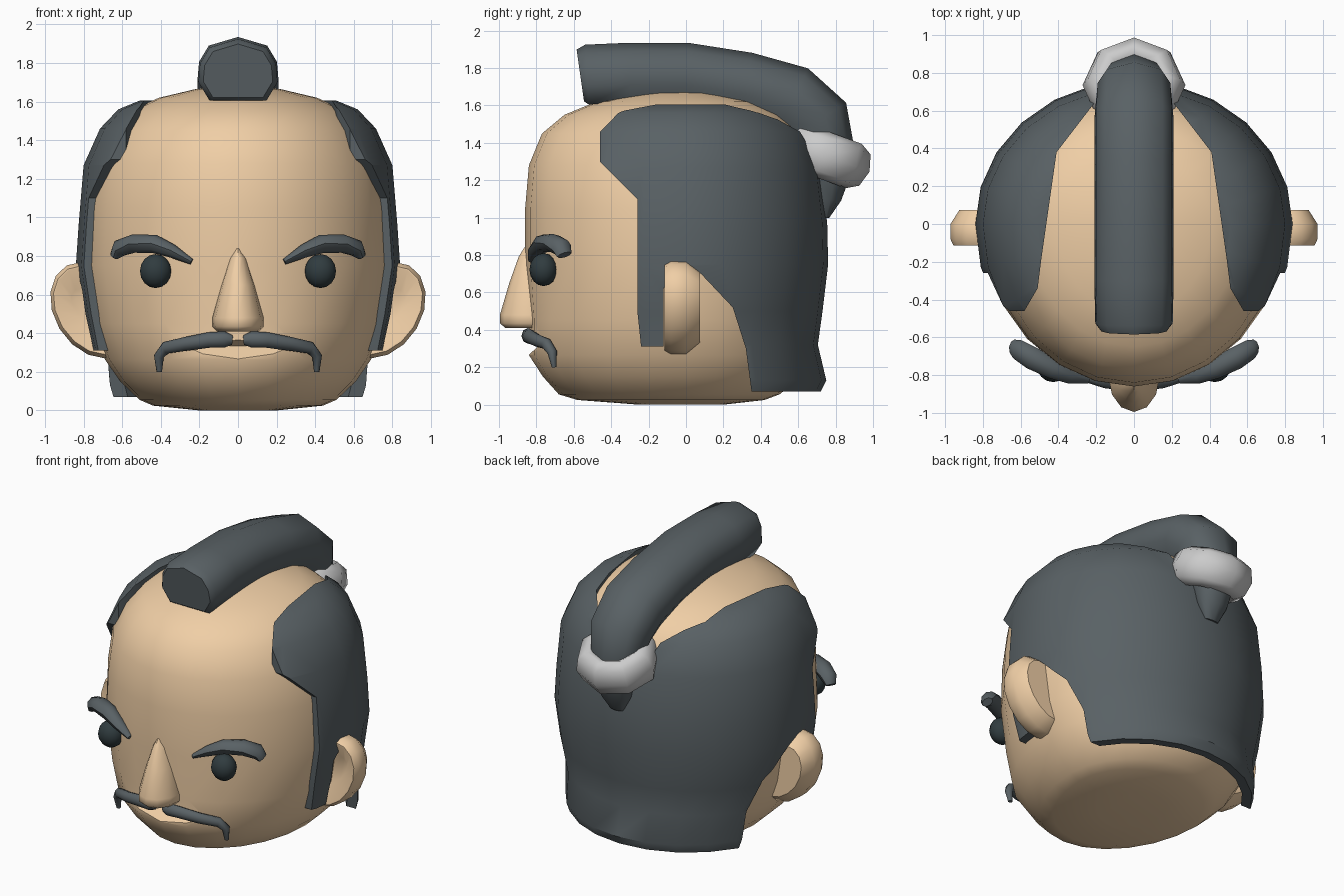
import bpy, bmesh, math
from mathutils import Vector

if "Cube" in bpy.data.objects:
    bpy.data.objects.remove(bpy.data.objects["Cube"])

def material(name, col):
    m = bpy.data.materials.new(name)
    m.diffuse_color = (*col, 1)
    m.use_nodes = True
    m.node_tree.nodes["Principled BSDF"].inputs["Base Color"].default_value = m.diffuse_color
    return m

SKIN = material("skin", (0.87, 0.62, 0.38))
HAIR = material("hair", (0.10, 0.12, 0.13))
DARK = material("eye_dark", (0.03, 0.045, 0.05))

def finish(ob, mat=None, angle=40, mirror=False):
    if mirror:
        ob.modifiers.new("mirror", "MIRROR")
    if mat:
        ob.data.materials.clear()
        ob.data.materials.append(mat)
    bpy.ops.object.select_all(action="DESELECT")
    ob.select_set(True)
    bpy.context.view_layer.objects.active = ob
    bpy.ops.object.shade_smooth_by_angle(angle=math.radians(angle))
    return ob

def loft(name, rings):
    """Skin a list of closed rings and cap both ends."""
    bm = bmesh.new()
    vs = [[bm.verts.new(p) for p in r] for r in rings]
    n = len(rings[0])
    for a, b in zip(vs, vs[1:]):
        for i in range(n):
            j = (i + 1) % n
            bm.faces.new((a[i], a[j], b[j], b[i]))
    bm.faces.new(vs[0])
    bm.faces.new(vs[-1])
    bmesh.ops.recalc_face_normals(bm, faces=bm.faces)
    me = bpy.data.meshes.new(name)
    bm.to_mesh(me)
    bm.free()
    ob = bpy.data.objects.new(name, me)
    bpy.context.collection.objects.link(ob)
    return ob

def level_rings(rows, seg=24, cy=0.0):
    """Horizontal ovals from rows of (z, half width, front y, back y)."""
    out = []
    for z, w, f, b in rows:
        ring = []
        for i in range(seg):
            a = math.tau * i / seg
            s = math.sin(a)
            ring.append((w * math.cos(a), cy + s * ((b - cy) if s > 0 else (cy - f)), z))
        out.append(ring)
    return out

def tube_rings(path, radii, section, ref):
    """Sweep a 2D section along a path; ref is the section's first axis."""
    pts = [Vector(p) for p in path]
    out = []
    for i, p in enumerate(pts):
        t = (pts[min(i + 1, len(pts) - 1)] - pts[max(i - 1, 0)]).normalized()
        u = (Vector(ref) - t * t.dot(Vector(ref))).normalized()
        v = u.cross(t)
        out.append([p + u * a * radii[i][0] + v * b * radii[i][1] for a, b in section])
    return out

def circle(n):
    return [(math.cos(math.tau * i / n), math.sin(math.tau * i / n)) for i in range(n)]

def boolean(ob, cutter, op):
    m = ob.modifiers.new(op, "BOOLEAN")
    m.object, m.operation, m.solver = cutter, op, "EXACT"
    bpy.context.view_layer.objects.active = ob
    bpy.ops.object.modifier_apply(modifier=m.name)
    bpy.data.objects.remove(cutter)

def side_prism(profile, w):
    return loft("cutter", [[(x, y, z) for y, z in profile] for x in (-w, w)])

# Head with a sloped notch for the mouth
head = loft("head", level_rings([
    (0.0, .2, -.25, .2), (.025, .44, -.58, .42), (.055, .51, -.68, .50), (.15, .61, -.765, .62),
    (.265, .69, -.84, .66), (.45, .755, -.84, .69), (.75, .80, -.86, .73), (1.05, .785, -.86, .72),
    (1.28, .75, -.84, .69), (1.45, .66, -.77, .62), (1.55, .565, -.65, .51),
    (1.62, .41, -.48, .37), (1.665, .22, -.27, .18), (1.68, .04, -.06, .03)]))
boolean(head, side_prism([(-.98, .14), (-.765, .335), (-.98, .42)], .5), "DIFFERENCE")
finish(head, SKIN, 35)

# Hair shell: oval body trimmed by a side profile, with the bald crown cut out
hair_rows = [(.07, .74, -.74, .72), (.13, .75, -.75, .75), (.32, .765, -.80, .705), (.5, .805, -.84, .73),
             (.75, .84, -.88, .76), (.97, .825, -.88, .755), (1.27, .80, -.87, .72),
             (1.46, .715, -.80, .65), (1.56, .62, -.68, .52), (1.605, .51, -.56, .40)]
hair = loft("side_hair", level_rings(hair_rows))
boolean(hair, side_prism([
    (-.46, 1.47), (-.36, 1.57), (-.2, 1.7), (.9, 1.7), (.9, 0), (.36, 0), (.32, .3), (.25, .52),
    (.08, .70), (-.03, .75), (-.12, .62), (-.12, .31), (-.24, .31), (-.26, .5), (-.26, 1.1), (-.46, 1.3)], 1.2),
    "INTERSECT")
crown = [(.62, -.6), (.58, -.46), (.51, -.34), (.49, -.18), (.41, .38), (.21, .64), (.05, .68)]
crown += [(-x, y) for x, y in reversed(crown)]
boolean(hair, loft("cutter", [[(x, y, z) for x, y in crown] for z in (1.0, 2.0)]), "DIFFERENCE")
inner = [(z, w - .07, f + .07, b - .07) for z, w, f, b in hair_rows[:6]]
inner[0] = (0.0,) + inner[0][1:]
boolean(hair, loft("cutter", level_rings(inner)), "DIFFERENCE")
finish(hair, HAIR, 35)

# Folded top strip of hair with its tail hanging through the ring
half = [(.72, -1), (1, -.4), (.96, .2), (.72, .72)]
section = half + [(0, 1)] + [(-x, y) for x, y in reversed(half)]
path = [(0, y, z) for y, z in [(-.565, 1.76), (-.53, 1.765), (-.3, 1.775), (0, 1.775), (.32, 1.725),
                               (.58, 1.65), (.72, 1.53), (.76, 1.36), (.77, 1.2), (.76, 1.1), (.745, 1.0)]]
radii = [(.18, .14), (.205, .16), (.21, .16), (.21, .16), (.21, .16), (.21, .165), (.20, .16),
         (.16, .14), (.12, .10), (.10, .07), (.05, .02)]
finish(loft("top_strip", tube_rings(path, radii, section, (1, 0, 0))), HAIR, 45)

# Hair ring
bpy.ops.mesh.primitive_torus_add(major_radius=.172, minor_radius=.09, major_segments=8, minor_segments=8,
                                 location=(0, .735, 1.335), rotation=(math.radians(-20), 0, 0))
ring = bpy.context.object
ring.name = "hair_ring"
ring.scale = (1.04, 1, 1.4)
finish(ring, None, 60)

# Nose
finish(loft("nose", level_rings([
    (.41, .11, -.965, -.75), (.435, .135, -.995, -.75), (.48, .135, -.995, -.75), (.65, .09, -.945, -.75),
    (.79, .045, -.895, -.75), (.84, .012, -.865, -.75)], 12, -.81)), SKIN, 50)

# Ears: rounded discs facing forward
ear = [[(.75 + .215 * s * c + .06 * d, y, .52 + .25 * s * d) for c, d in circle(16)]
       for y, s in [(-.06, .45), (-.115, .88), (-.115, .92), (-.08, 1), (0, 1), (.075, .76)]]
finish(loft("ears", ear), SKIN, 40, True)

# Eyes
bpy.ops.mesh.primitive_uv_sphere_add(segments=14, ring_count=8, radius=1)
eyes = bpy.context.object
eyes.name = "eyes"
for v in eyes.data.vertices:
    v.co = (v.co.x * .083 + .427, v.co.y * .075 - .762, v.co.z * .088 + .722)
finish(eyes, DARK, 60, True)

# Eyebrows
brow = [(.24, -.82, .77), (.34, -.80, .825), (.43, -.765, .862), (.54, -.71, .865), (.615, -.665, .84), (.64, -.65, .80)]
finish(loft("eyebrows", tube_rings(brow, [(.025, .015), (.045, .035), (.055, .048), (.06, .048), (.055, .045),
       (.04, .025)], circle(8), (0, 1, 0))), HAIR, 50, True)

# Moustache
tache = [(.03, -.84, .365), (.07, -.845, .368), (.15, -.835, .365), (.27, -.80, .345), (.375, -.745, .325),
         (.41, -.715, .28), (.408, -.705, .20)]
finish(loft("moustache", tube_rings(tache, [(.02, .025), (.035, .042), (.035, .04), (.032, .036), (.03, .032),
       (.026, .026), (.012, .014)], circle(8), (0, 1, 0))), HAIR, 50, True)
